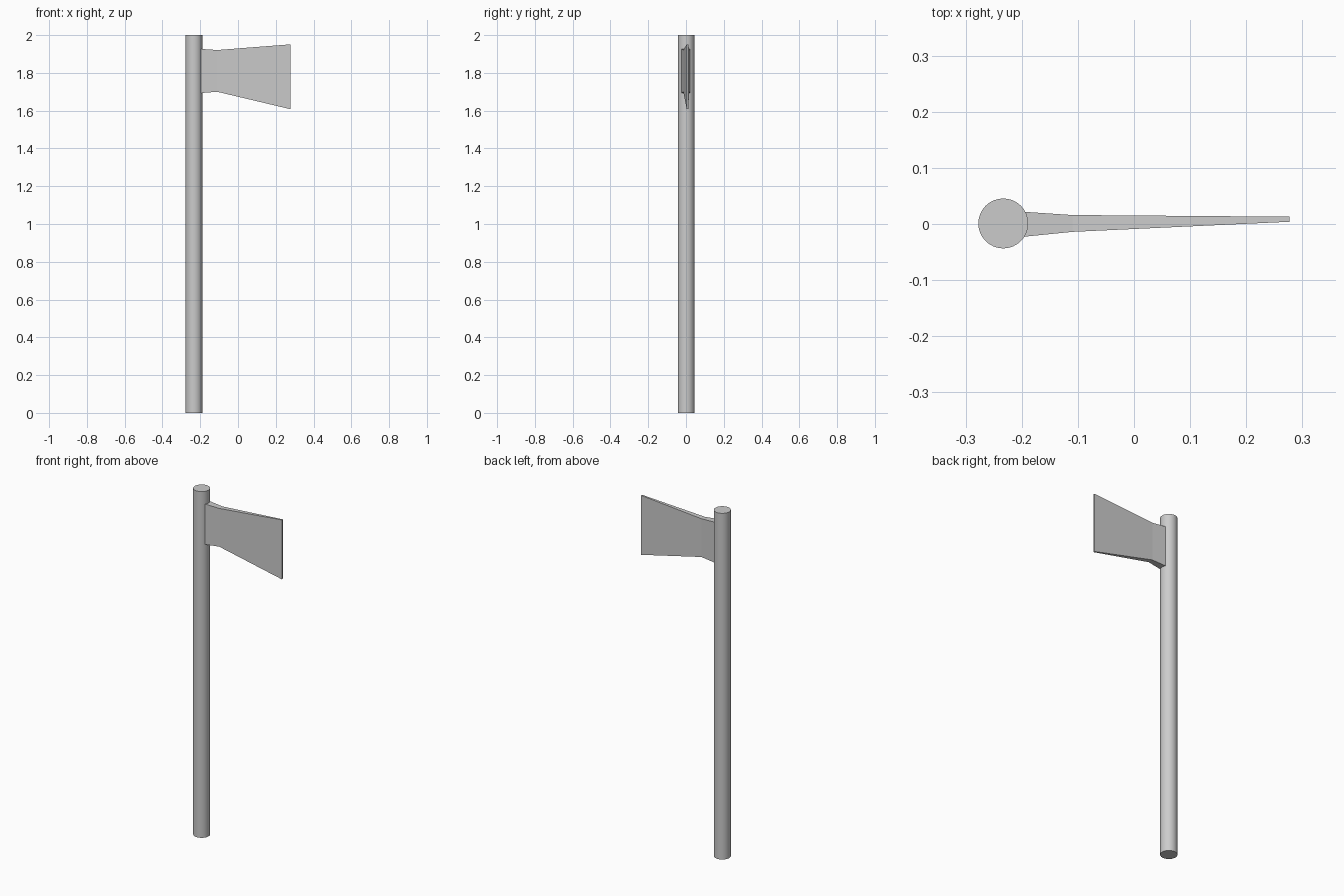
import bpy
import bmesh
import math

cube = bpy.data.objects.get("Cube")
if cube:
    bpy.data.objects.remove(cube, do_unlink=True)

# Single plain grey
grey = bpy.data.materials.new("plain_grey")
grey.use_nodes = True
colour = (0.6, 0.6, 0.6, 1.0)
grey.diffuse_color = colour
grey.node_tree.nodes["Principled BSDF"].inputs["Base Color"].default_value = colour

# Handle: a straight round pole
bpy.ops.mesh.primitive_cylinder_add(vertices=32, radius=0.0445, depth=2,
                                    location=(-0.233, 0.001, 1))
handle = bpy.context.object
handle.name = "handle"
handle.data.materials.append(grey)
bpy.ops.object.shade_smooth_by_angle(angle=math.radians(30))

# Axe head: rectangular sections (x, y range, z range) from socket to edge
sections = [
    (-0.200, -0.023, 0.022, 1.693, 1.927),
    (-0.110, -0.014, 0.016, 1.700, 1.921),
    (0.277, 0.004, 0.013, 1.608, 1.951),
]
bm = bmesh.new()
rings = []
for x, y0, y1, z0, z1 in sections:
    corners = [(y0, z0), (y1, z0), (y1, z1), (y0, z1)]
    rings.append([bm.verts.new((x, y, z)) for y, z in corners])
for a, b in zip(rings, rings[1:]):
    for i in range(4):
        j = (i + 1) % 4
        bm.faces.new((a[i], a[j], b[j], b[i]))
bm.faces.new(rings[0])
bm.faces.new(rings[-1])
bmesh.ops.recalc_face_normals(bm, faces=bm.faces)
mesh = bpy.data.meshes.new("axe_head")
bm.to_mesh(mesh)
bm.free()
mesh.materials.append(grey)
axe_head = bpy.data.objects.new("axe_head", mesh)
bpy.context.collection.objects.link(axe_head)
